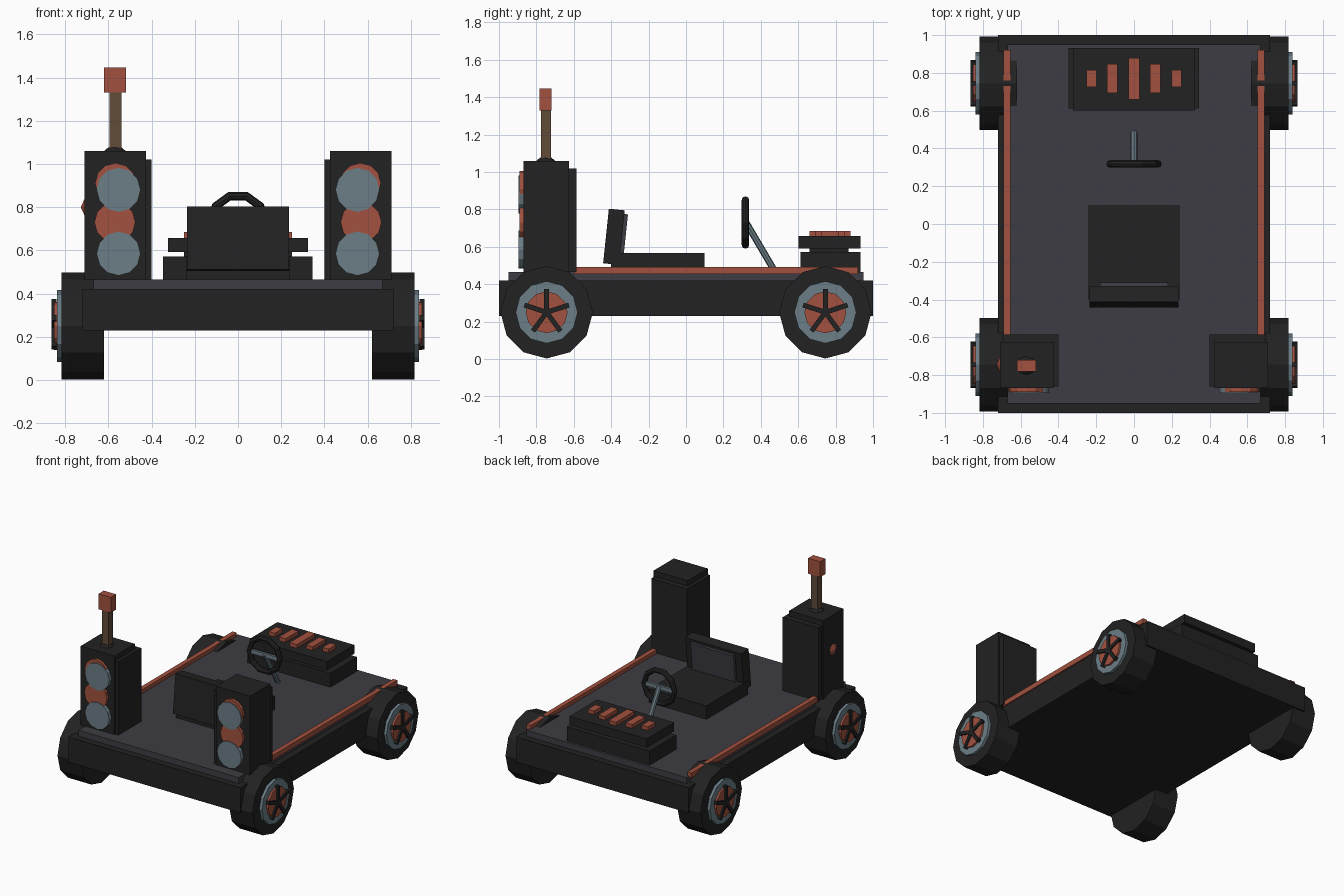
import bpy, math
from mathutils import Vector

if "Cube" in bpy.data.objects:
    bpy.data.objects.remove(bpy.data.objects["Cube"])


def material(name, rgb):
    m = bpy.data.materials.new(name)
    m.diffuse_color = (*rgb, 1)
    m.use_nodes = True
    m.node_tree.nodes["Principled BSDF"].inputs["Base Color"].default_value = m.diffuse_color
    return m


BLACK = material("black", (0.016, 0.016, 0.016))
PURPLE = material("purple grey", (0.048, 0.045, 0.056))
ORANGE = material("rust orange", (0.36, 0.083, 0.05))
STEEL = material("steel blue", (0.15, 0.21, 0.245))
BROWN = material("brown", (0.12, 0.07, 0.04))


def finish(name, mat):
    ob = bpy.context.object
    ob.name = name
    ob.data.materials.append(mat)
    return ob


def box(name, mat, x0, x1, y0, y1, z0, z1):
    bpy.ops.mesh.primitive_cube_add(
        size=1, location=((x0 + x1) / 2, (y0 + y1) / 2, (z0 + z1) / 2))
    ob = finish(name, mat)
    ob.scale = (abs(x1 - x0), abs(y1 - y0), abs(z1 - z0))
    return ob


def cylinder(name, mat, a, b, r, sides=12, r2=None):
    """Cylinder or cone running from point a to point b."""
    a, b = Vector(a), Vector(b)
    bpy.ops.mesh.primitive_cone_add(
        vertices=sides, radius1=r, radius2=r if r2 is None else r2,
        depth=(b - a).length, location=(a + b) / 2)
    ob = finish(name, mat)
    ob.rotation_euler = (b - a).to_track_quat('Z', 'Y').to_euler()
    return ob


# Chassis and deck
box("chassis", BLACK, -0.72, 0.72, -1, 1, 0.23, 0.42)
box("deck", PURPLE, -0.67, 0.67, -0.95, 0.95, 0.42, 0.465)

for s in (-1, 1):
    # Side rails
    box("side_rail", ORANGE, s * 0.655, s * 0.69, -0.6, 0.92, 0.455, 0.493)

    # Wheels with rim, hub disc and five spokes
    for y in (-0.745, 0.745):
        z = 0.25
        for name, mat, x0, x1, r in (("tire", BLACK, 0.62, 0.817, 0.247),
                                     ("rim", STEEL, 0.80, 0.838, 0.166),
                                     ("hub_disc", ORANGE, 0.82, 0.853, 0.112)):
            cylinder(name, mat, (s * x0, y, z), (s * x1, y, z), r)
        for i in range(5):
            a = i * math.tau / 5
            bpy.ops.mesh.primitive_cube_add(
                size=1, location=(s * 0.852, y + 0.0625 * math.sin(a),
                                  z + 0.0625 * math.cos(a)))
            spoke = finish("wheel_spoke", BLACK)
            spoke.scale = (0.025, 0.026, 0.125)
            spoke.rotation_euler = (-a, 0, 0)

    # Speaker towers: tall core inside a slightly lower body
    box("tower_body", BLACK, s * 0.40, s * 0.70, -0.86, -0.585, 0.465, 1.02)
    box("tower_core", BLACK, s * 0.425, s * 0.71, -0.868, -0.625, 0.465, 1.06)
    for name, mat, x, cz, r, front in (
            ("speaker_low", STEEL, 0.553, 0.585, 0.102, -0.896),
            ("speaker_middle", ORANGE, 0.57, 0.73, 0.095, -0.890),
            ("speaker_upper_back", ORANGE, 0.567, 0.91, 0.095, -0.890),
            ("speaker_upper", STEEL, 0.553, 0.88, 0.102, -0.896)):
        cylinder(name, mat, (s * x, -0.86, cz), (s * x, front, cz), r)

# Lever post on the left tower
cylinder("post_base", BLACK, (-0.57, -0.75, 1.06), (-0.57, -0.75, 1.077), 0.05, 8, 0.03)
box("post", BROWN, -0.596, -0.54, -0.776, -0.723, 1.05, 1.34)
box("post_knob", ORANGE, -0.62, -0.518, -0.782, -0.72, 1.33, 1.447)
cylinder("side_stud", ORANGE, (-0.705, -0.745, 0.8), (-0.726, -0.745, 0.8), 0.05, 8, 0.005)

# Seat with leaning backrest
box("seat_cushion", BLACK, -0.24, 0.24, -0.40, 0.098, 0.465, 0.567)
lean = math.radians(-6)
back = box("seat_back", BLACK, -0.235, 0.235, -0.428, -0.343, 0.507, 0.8)
back.rotation_euler.x = lean
pad = box("seat_back_pad", PURPLE, -0.18, 0.18, -0.345, -0.322, 0.55, 0.775)
pad.rotation_euler.x = lean

# Engine block with graded vents
box("engine_base", BLACK, -0.348, 0.345, 0.612, 0.932, 0.46, 0.572)
box("engine_neck", BLACK, -0.25, 0.25, 0.66, 0.87, 0.56, 0.60)
box("engine_top", BLACK, -0.323, 0.323, 0.602, 0.932, 0.592, 0.657)
for x, half, w in ((-0.225, 0.045, 0.026), (-0.115, 0.077, 0.027), (0, 0.11, 0.03),
                   (0.113, 0.077, 0.027), (0.225, 0.045, 0.026)):
    box("engine_vent", ORANGE, x - w, x + w, 0.77 - half, 0.77 + half, 0.655, 0.685)

# Steering wheel, crossbar and column
bpy.ops.mesh.primitive_torus_add(
    major_segments=10, minor_segments=8, major_radius=0.127, minor_radius=0.02,
    location=(0, 0.318, 0.73), rotation=(math.pi / 2, 0, 0))
finish("steering_wheel", BLACK)
box("steering_crossbar", STEEL, -0.12, 0.12, 0.31, 0.328, 0.715, 0.745)
cylinder("steering_column", STEEL, (0, 0.318, 0.735), (0, 0.48, 0.46), 0.018, 8)
